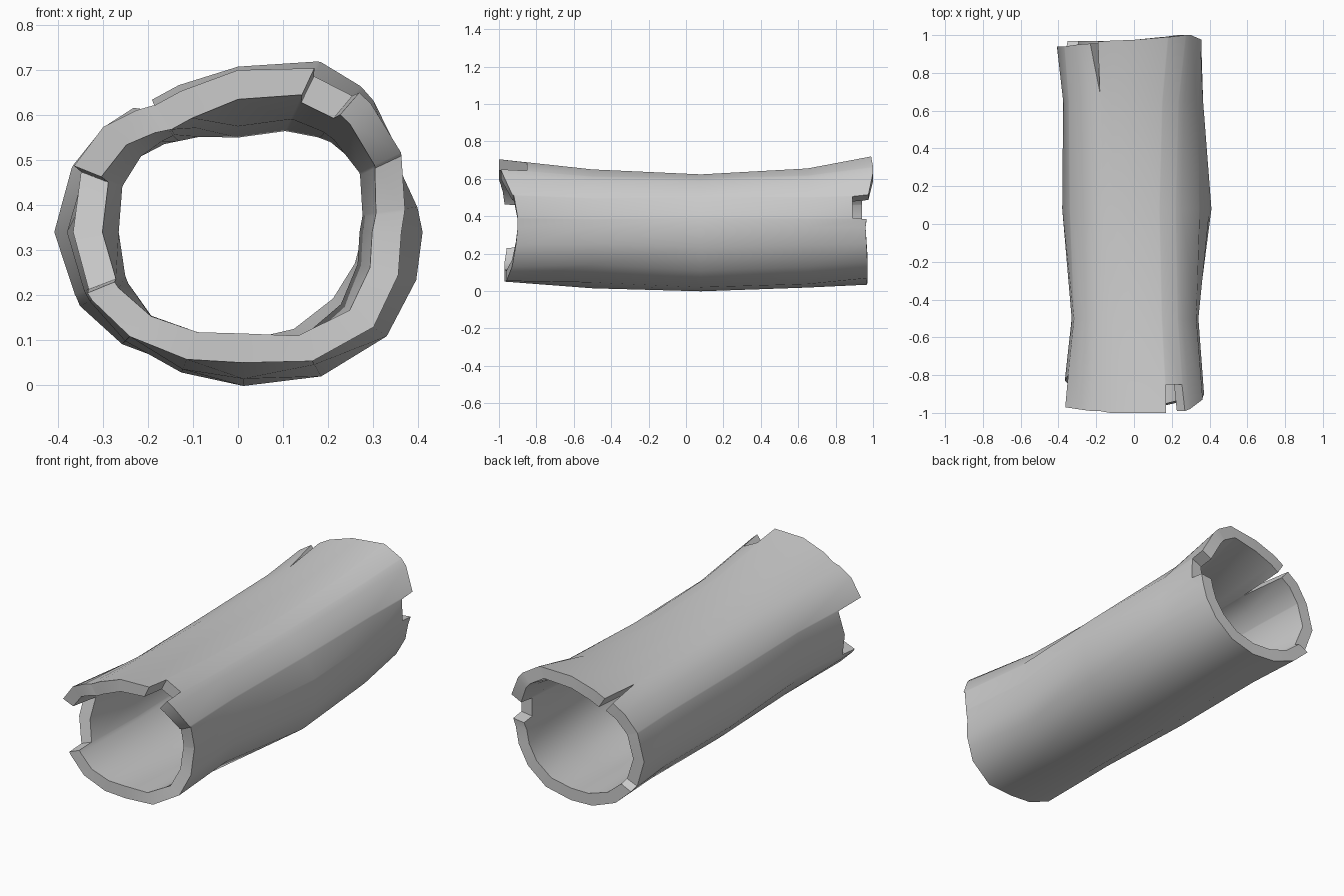
import bpy, bmesh
from math import cos, sin, radians

cube = bpy.data.objects.get("Cube")
if cube:
    bpy.data.objects.remove(cube)

AXIS_HEIGHT = 0.34
WALL = 0.065

# Outer radius every 30 degrees (from +x towards +z) at stations along the log
stations = {
    -1.0: (.37, .415, .41, .36, .33, .40, .385, .355, .31, .285, .33, .38),
    -0.5: (.335, .37, .35, .30, .32, .345, .33, .335, .33, .325, .34, .345),
    0.08: (.41, .38, .32, .275, .30, .36, .38, .36, .335, .34, .37, .41),
    0.65: (.365, .38, .355, .31, .31, .37, .375, .36, .33, .32, .35, .37),
    1.0: (.34, .41, .43, .372, .35, .395, .415, .385, .33, .305, .31, .32),
}

# Ragged ends: angle, front edge y, back edge y; close pairs make notch walls
columns = [
    (0, -.90, .96), (7, -.90, .965), (8, -.90, .89), (25, -.92, .89),
    (26, -.93, .975), (44, -.98, 1.0), (49, -.99, 1.0), (50, -.85, 1.0),
    (64, -.85, .99), (65, -1.0, .99), (90, -1.0, .975), (112, -1.0, .97),
    (123, -.99, .965), (124, -.99, .70), (130, -.99, .955), (142, -.98, .95),
    (158, -.97, .94), (159, -.80, .94), (180, -.83, .94), (201, -.86, .93),
    (202, -.96, .93), (205, -.96, .97), (224, -.97, .97), (248, -.97, .97),
    (272, -.97, .965), (300, -.96, .97), (325, -.93, .97), (345, -.91, .965),
]


def ring_radius(ring, angle):
    i, t = divmod(angle / 30, 1)
    i = int(i)
    return ring[i % 12] * (1 - t) + ring[(i + 1) % 12] * t


def radius(angle, y):
    ys = list(stations)
    for a, b in zip(ys, ys[1:]):
        if y <= b:
            t = (y - a) / (b - a)
            return (ring_radius(stations[a], angle) * (1 - t)
                    + ring_radius(stations[b], angle) * t)


bm = bmesh.new()


def make_column(angle, front, back, inset):
    verts = []
    for y in (front, -0.5, 0.08, 0.65, back):
        r = radius(angle, y) - inset
        a = radians(angle)
        verts.append(bm.verts.new((r * cos(a), y, AXIS_HEIGHT + r * sin(a))))
    return verts


outer = [make_column(*c, 0) for c in columns]
inner = [make_column(*c, WALL) for c in columns]

# Bark, hollow and the broken rims
for i in range(len(columns)):
    j = (i + 1) % len(columns)
    for k in range(4):
        bm.faces.new((outer[i][k], outer[j][k], outer[j][k + 1], outer[i][k + 1]))
        bm.faces.new((inner[i][k + 1], inner[j][k + 1], inner[j][k], inner[i][k]))
    for k in (0, -1):
        bm.faces.new((outer[i][k], inner[i][k], inner[j][k], outer[j][k]))
bmesh.ops.recalc_face_normals(bm, faces=bm.faces)

mesh = bpy.data.meshes.new("hollow_log")
bm.to_mesh(mesh)
bm.free()
log = bpy.data.objects.new("hollow_log", mesh)
bpy.context.collection.objects.link(log)

# Plain grey
grey = bpy.data.materials.new("light_grey")
grey.use_nodes = True
color = (0.6, 0.6, 0.6, 1)
grey.diffuse_color = color
grey.node_tree.nodes["Principled BSDF"].inputs["Base Color"].default_value = color
mesh.materials.append(grey)

bpy.ops.object.select_all(action='DESELECT')
log.select_set(True)
bpy.context.view_layer.objects.active = log
bpy.ops.object.shade_smooth_by_angle(angle=radians(40))
